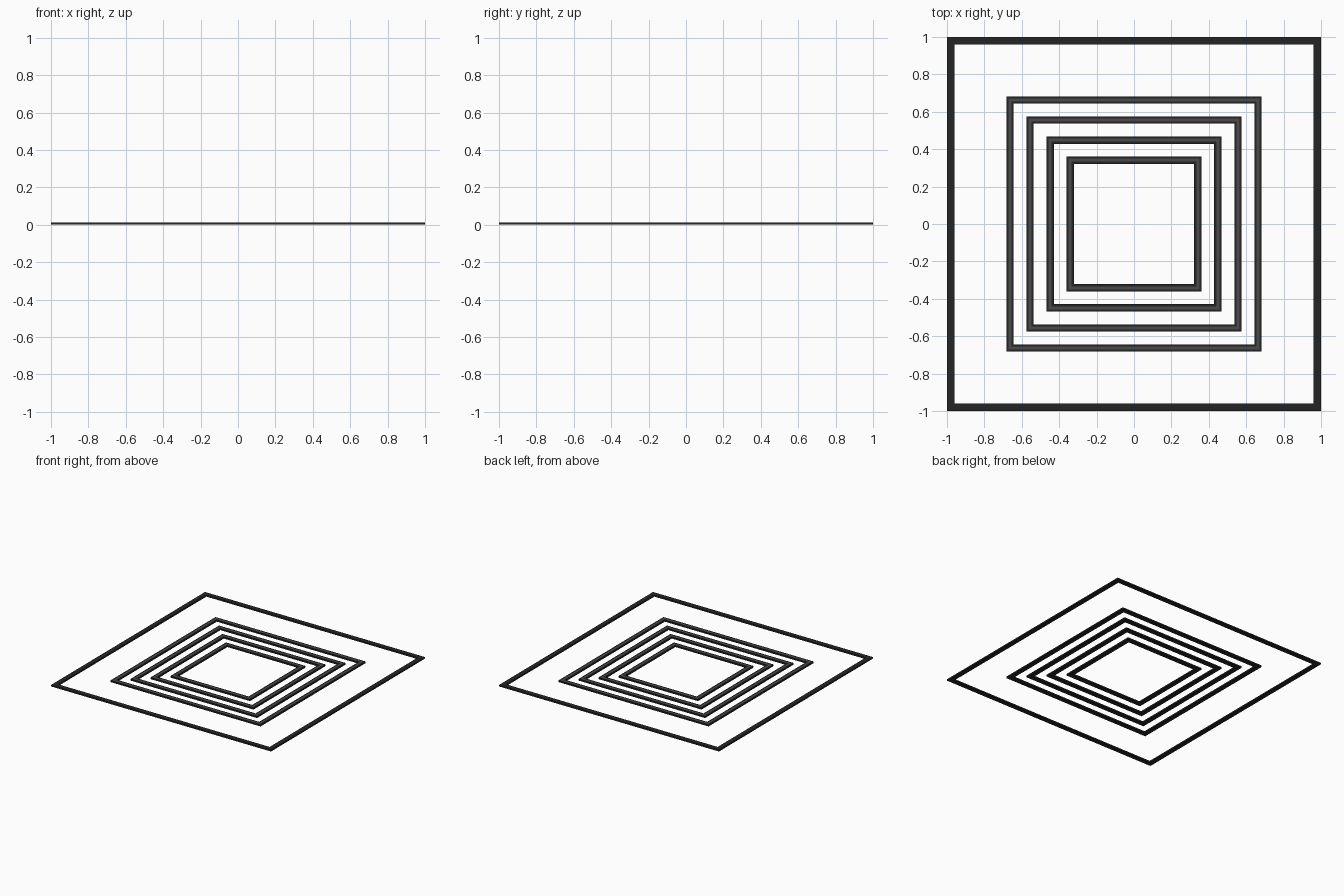
import bpy, bmesh

if "Cube" in bpy.data.objects:
    bpy.data.objects.remove(bpy.data.objects["Cube"])

def material(name, v):
    m = bpy.data.materials.new(name)
    m.diffuse_color = (v, v, v, 1)
    m.use_nodes = True
    m.node_tree.nodes["Principled BSDF"].inputs["Base Color"].default_value = m.diffuse_color
    return m

dark = material("dark_metal", 0.018)
grey = material("grey_strip", 0.07)
H = 0.012   # bar height
W = 0.04    # bar width

def square_ring(name, outer, profile, strip=None):
    """Sweep a closed (inset, z) profile round a mitred square."""
    bm = bmesh.new()
    loops = []
    for sx, sy in ((1, 1), (-1, 1), (-1, -1), (1, -1)):
        loops.append([bm.verts.new((sx * (outer - i), sy * (outer - i), z)) for i, z in profile])
    n = len(profile)
    for a in range(4):
        p, q = loops[a], loops[(a + 1) % 4]
        for k in range(n):
            j = (k + 1) % n
            f = bm.faces.new((p[k], q[k], q[j], p[j]))
            if k == strip:
                f.material_index = 1
    bmesh.ops.recalc_face_normals(bm, faces=bm.faces)
    me = bpy.data.meshes.new(name)
    bm.to_mesh(me)
    bm.free()
    me.materials.append(dark)
    me.materials.append(grey)
    bpy.context.collection.objects.link(bpy.data.objects.new(name, me))

# Plain outer border
square_ring("outer_frame", 1.0, [(0, 0), (0, H), (W, H), (W, 0)])

# Four nested burner-style rings with a lighter centre strip
for i in range(4):
    square_ring(f"inner_ring_{i + 1}", 0.683 - 0.107 * i,
                [(0, 0), (0, H), (0.013, H), (W - 0.013, H), (W, H), (W, 0)], strip=2)
